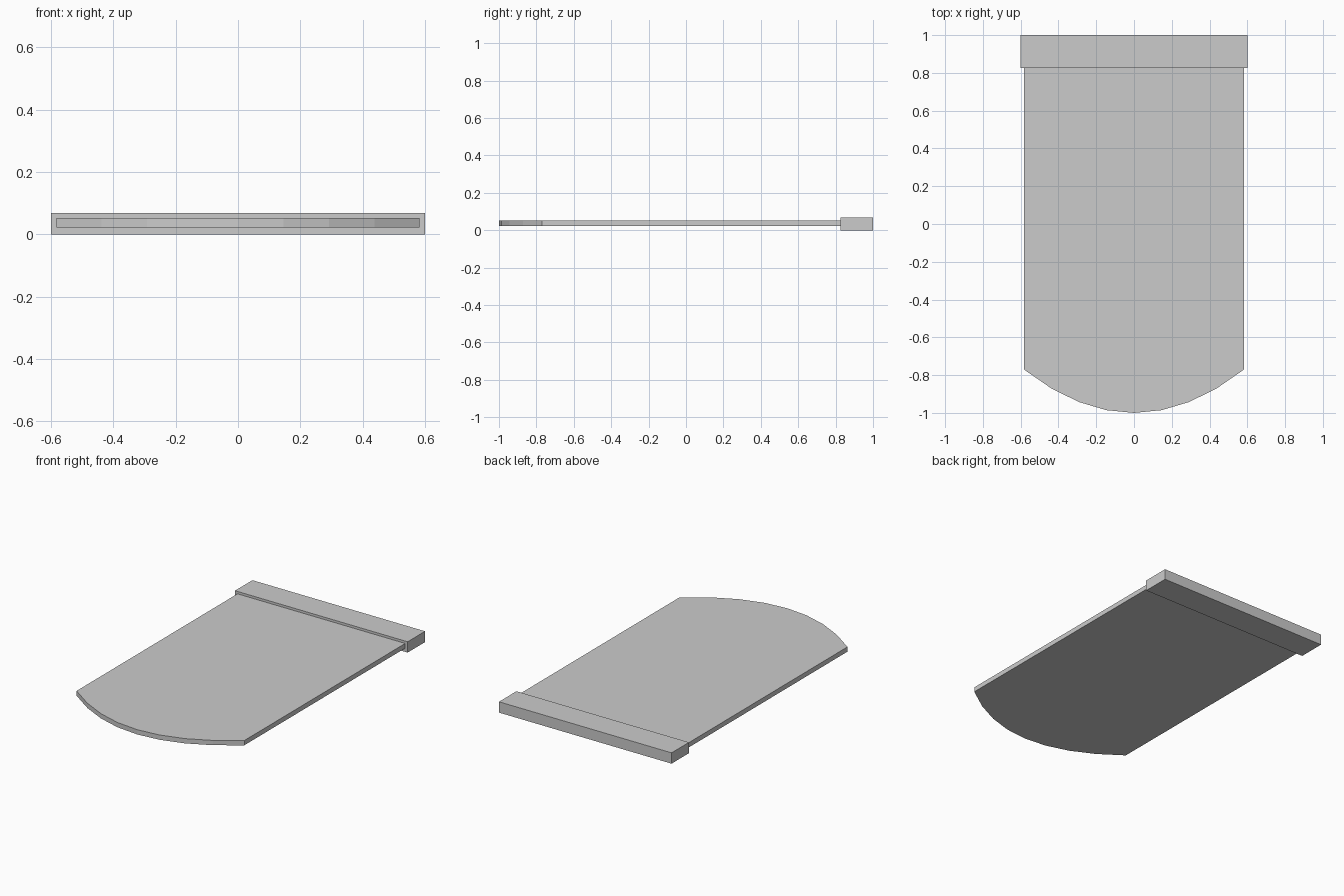
import bpy, bmesh

if "Cube" in bpy.data.objects:
    bpy.data.objects.remove(bpy.data.objects["Cube"])

# Single plain grey
grey = bpy.data.materials.new("light_grey")
grey.diffuse_color = (0.6, 0.6, 0.6, 1)
grey.use_nodes = True
grey.node_tree.nodes["Principled BSDF"].inputs["Base Color"].default_value = grey.diffuse_color


def prism(name, outline, z0, z1):
    """Extrude a flat outline from z0 up to z1."""
    bm = bmesh.new()
    base = bm.faces.new([bm.verts.new((x, y, z0)) for x, y in outline])
    top = bmesh.ops.extrude_face_region(bm, geom=[base])["geom"]
    verts = [v for v in top if isinstance(v, bmesh.types.BMVert)]
    bmesh.ops.translate(bm, vec=(0, 0, z1 - z0), verts=verts)
    bmesh.ops.recalc_face_normals(bm, faces=bm.faces)
    mesh = bpy.data.meshes.new(name)
    bm.to_mesh(mesh)
    bm.free()
    mesh.materials.append(grey)
    obj = bpy.data.objects.new(name, mesh)
    bpy.context.collection.objects.link(obj)
    return obj


# Thin panel with a parabolic front edge
HALF, STEPS = 0.583, 8
params = [2 * i / STEPS - 1 for i in range(STEPS + 1)]
curve = [(HALF * t, -1 + 0.23 * t * t) for t in params]
prism("panel", curve + [(HALF, 0.827), (-HALF, 0.827)], 0.023, 0.053)

# Thicker bar across the back
prism("back_bar", [(-0.6, 0.827), (0.6, 0.827), (0.6, 1), (-0.6, 1)], 0, 0.068)
